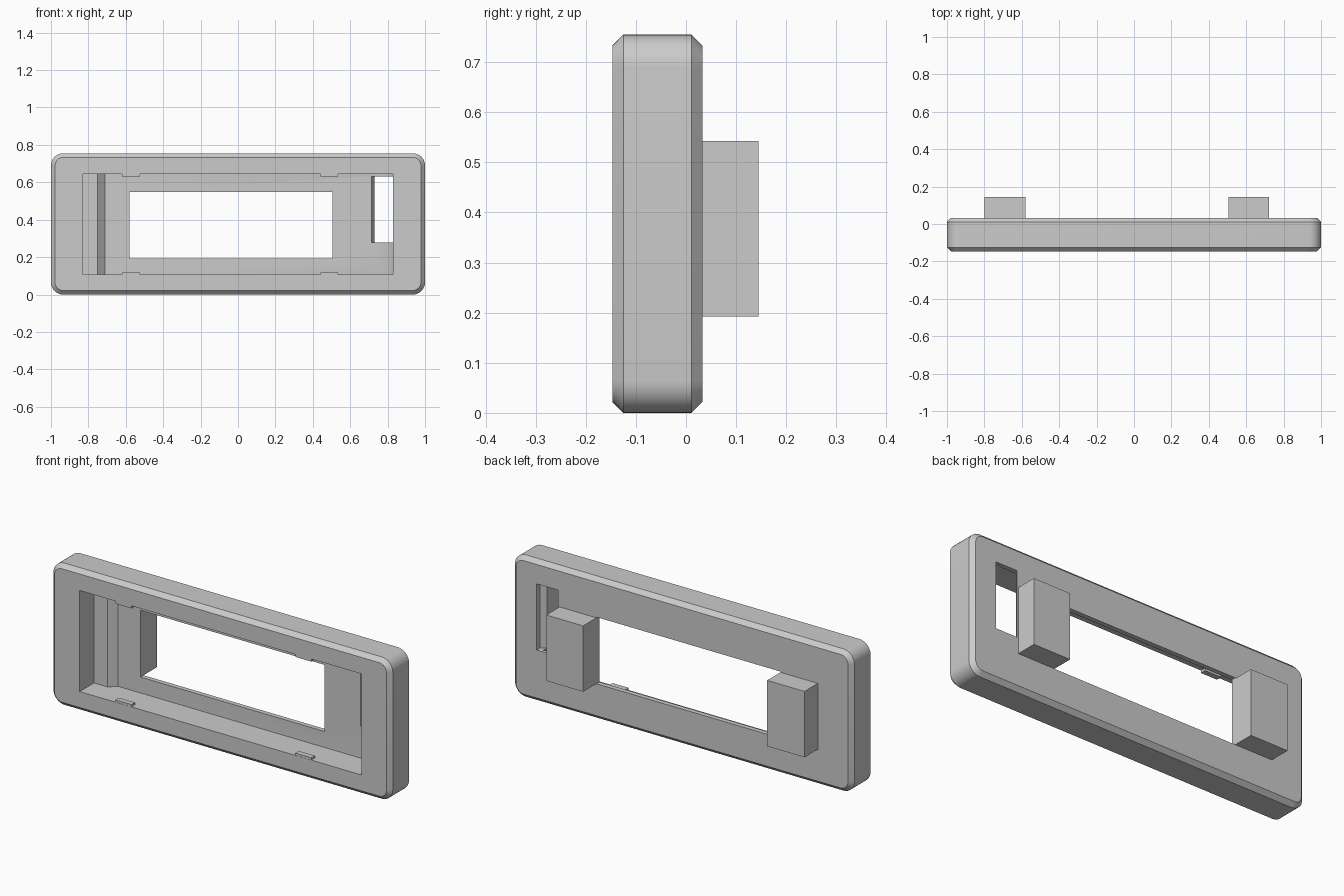
import bpy, bmesh, math

cube = bpy.data.objects.get("Cube")
if cube:
    bpy.data.objects.remove(cube, do_unlink=True)

# Single grey plastic
grey = bpy.data.materials.new("grey_plastic")
grey.use_nodes = True
colour = (0.6, 0.6, 0.6, 1)
grey.diffuse_color = colour
grey.node_tree.nodes["Principled BSDF"].inputs["Base Color"].default_value = colour


def loft(name, rings):
    """Closed solid through rings of equal point count."""
    bm = bmesh.new()
    loops = [[bm.verts.new(p) for p in ring] for ring in rings]
    n = len(loops[0])
    for a, b in zip(loops, loops[1:]):
        for i in range(n):
            j = (i + 1) % n
            bm.faces.new((a[i], a[j], b[j], b[i]))
    bm.faces.new(loops[0])
    bm.faces.new(loops[-1])
    bmesh.ops.recalc_face_normals(bm, faces=bm.faces)
    mesh = bpy.data.meshes.new(name)
    bm.to_mesh(mesh)
    bm.free()
    mesh.materials.append(grey)
    obj = bpy.data.objects.new(name, mesh)
    bpy.context.collection.objects.link(obj)
    return obj


def prism(name, outline, z0, z1):
    """Extrude a plan outline (x, y) between two heights."""
    return loft(name, [[(x, y, z) for x, y in outline] for z in (z0, z1)])


def box(name, x0, x1, y0, y1, z0, z1):
    return prism(name, [(x0, y0), (x1, y0), (x1, y1), (x0, y1)], z0, z1)


def activate(obj):
    bpy.ops.object.select_all(action="DESELECT")
    obj.select_set(True)
    bpy.context.view_layer.objects.active = obj


def cut(target, cutter):
    cutter.hide_render = True
    mod = target.modifiers.new("cut", "BOOLEAN")
    mod.operation = "DIFFERENCE"
    mod.solver = "EXACT"
    mod.object = cutter
    activate(target)
    bpy.ops.object.modifier_apply(modifier=mod.name)
    bpy.data.objects.remove(cutter, do_unlink=True)


HEIGHT, FRONT, BACK = 0.755, -0.147, 0.033
RADIUS, CHAMFER, STEPS = 0.065, 0.022, 8


def rounded_ring(y, inset):
    """Rounded rectangle in the x-z plane."""
    ring = []
    for q, (sx, sz) in enumerate([(1, 1), (-1, 1), (-1, -1), (1, -1)]):
        cx = sx * (1 - RADIUS)
        cz = HEIGHT / 2 + sz * (HEIGHT / 2 - RADIUS)
        for i in range(STEPS + 1):
            a = math.pi / 2 * (q + i / STEPS)
            r = RADIUS - inset
            ring.append((cx + r * math.cos(a), y, cz + r * math.sin(a)))
    return ring


# Chamfered frame body
frame = loft("frame", [
    rounded_ring(FRONT, CHAMFER), rounded_ring(FRONT + CHAMFER, 0),
    rounded_ring(BACK - CHAMFER, 0), rounded_ring(BACK, CHAMFER)])

# Front recess with a raised, sloped shelf at one end
FLOOR = 0.008
cut(frame, prism("recess_cutter", [
    (-0.83, -0.2), (-0.83, -0.027), (-0.75, -0.027), (-0.712, FLOOR),
    (0.805, FLOOR), (0.83, 0.02), (0.83, -0.2)], 0.107, 0.645))

# Display window through the floor
cut(frame, box("window_cutter", -0.58, 0.505, -0.1, 0.1, 0.192, 0.547))

# Side slot with a small undercut behind the recess wall
cut(frame, prism("slot_cutter", [
    (0.715, -0.03), (0.715, FLOOR), (0.73, BACK), (0.73, 0.06),
    (0.857, 0.06), (0.857, 0.005), (0.83, -0.015), (0.82, -0.03)], 0.277, 0.63))

activate(frame)
bpy.ops.object.shade_smooth_by_angle(angle=math.radians(30))

# Rear mounting blocks
for name, x0, x1 in (("right_block", -0.80, -0.58), ("left_block", 0.505, 0.722)):
    box(name, x0, x1, BACK - 0.004, 0.145, 0.192, 0.543)

# Retaining tabs on the recess lips
for side, x0 in (("right", -0.62), ("left", 0.44)):
    box(side + "_lower_tab", x0, x0 + 0.095, FRONT + 0.001, -0.117, 0.1, 0.119)
    box(side + "_upper_tab", x0, x0 + 0.095, FRONT + 0.001, -0.117, 0.631, 0.65)
